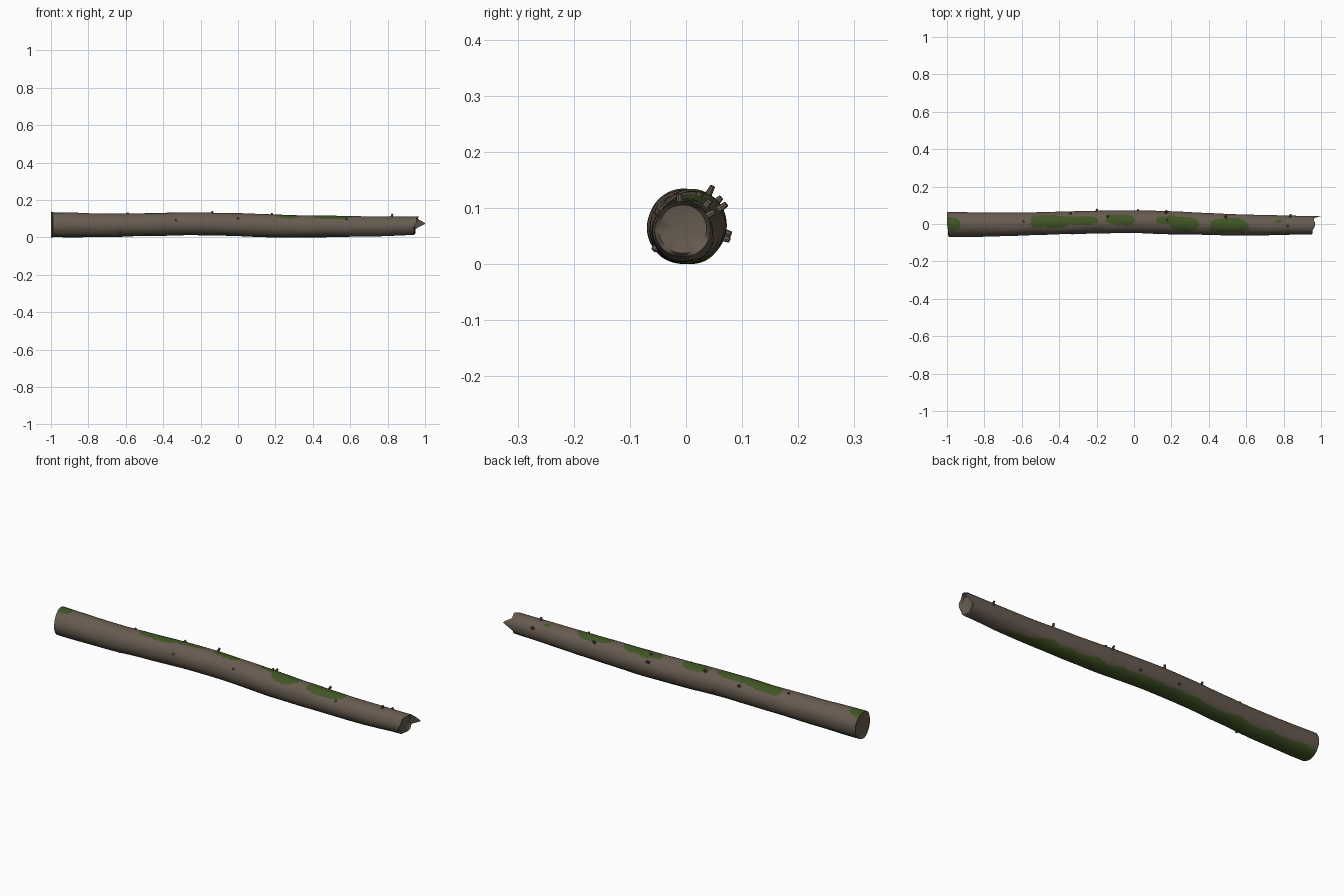
import bpy, bmesh, math
from mathutils import Vector, noise

cube = bpy.data.objects.get("Cube")
if cube:
    bpy.data.objects.remove(cube, do_unlink=True)


def material(name, color):
    m = bpy.data.materials.new(name)
    m.use_nodes = True
    m.diffuse_color = (*color, 1)
    bsdf = m.node_tree.nodes["Principled BSDF"]
    bsdf.inputs["Base Color"].default_value = (*color, 1)
    bsdf.inputs["Roughness"].default_value = 0.9
    return m


BARK = material("bark brown", (0.135, 0.105, 0.08))
MOSS = material("moss green", (0.052, 0.09, 0.018))

# Centre line and radius at even steps along the log: y, z, radius
KEYS = [Vector(k) for k in (
    (-.003, .071, .067), (-.003, .068, .064), (.002, .071, .061),
    (.009, .076, .061), (.012, .072, .061), (.006, .064, .061),
    (-.002, .062, .058), (-.006, .062, .054), (-.006, .066, .050))]
RINGS, SIDES = 220, 56


def spine(t):
    """Smooth spline through the keys, t from 0 to 1."""
    s = min(max(t, 0), 1) * (len(KEYS) - 1)
    i = min(int(s), len(KEYS) - 2)
    u = s - i
    p0, p1, p2, p3 = (KEYS[min(max(i + d, 0), len(KEYS) - 1)] for d in (-1, 0, 1, 2))
    return p1 + 0.5 * u * (p2 - p0 + u * (2 * p0 - 5 * p1 + 4 * p2 - p3
                                          + u * (3 * (p1 - p2) + p3 - p0)))


def surface(t, a):
    """Point on the bark; angle a turns from the back (+y) up to the top."""
    y, z, r = spine(t)
    c, s = math.cos(a), math.sin(a)
    r *= 1 + 0.03 * noise.noise((t * 14, c * 1.3, s * 1.3))
    # Broken end: slanted rim with one long splinter at the back
    off = math.degrees(math.atan2(math.sin(a - 0.2), math.cos(a - 0.2)))
    end = 0.952 + 0.013 * (s + 0.5 * c) + 0.004 * math.sin(a * 5)
    end += 0.038 * max(0, 1 - abs(off) / 32)
    x = -1 + 1.95 * t + (end - 0.95) * t ** 30
    x += 0.012 * max(0, -c) * (1 - t) ** 40
    return Vector((x, y + r * c, z + r * s))


# Moss patches on top: centre x, centre y, half length, half width
PATCHES = ((-1, 0, .075, .036), (-.45, .012, .11, .034), (-.28, .018, .09, .024),
           (-.07, .022, .075, .027), (.18, .02, .07, .022), (.27, -.002, .075, .036),
           (.51, -.006, .105, .036), (.77, .015, .018, .009))


def mossy(p, a):
    wob = noise.noise((p.x * 16, p.y * 30, p.z * 10))
    if math.sin(a) > 0.25:
        return any(abs((p.x - cx) / hx) ** 3 + abs((p.y - cy) / hy) ** 3 < 1 + 0.5 * wob
                   for cx, cy, hx, hy in PATCHES)
    # Long strip underneath, leaning to the back and tapering to the thin end
    d = math.degrees(a) - 270
    taper = min(1, max(0, (0.8 - p.x) / 0.3))
    return -(36 + 14 * wob) * taper < d < (52 + 16 * wob) * taper


# Log body
bm = bmesh.new()
angles = [2 * math.pi * j / SIDES for j in range(SIDES)]
rings = [[bm.verts.new(surface(i / RINGS, a)) for a in angles] for i in range(RINGS + 1)]
for i in range(RINGS):
    for j in range(SIDES):
        k = (j + 1) % SIDES
        f = bm.faces.new((rings[i][j], rings[i + 1][j], rings[i + 1][k], rings[i][k]))
        f.material_index = int(mossy(f.calc_center_median(), angles[j] + math.pi / SIDES))


def cap(ring, t, xs, shrinks):
    """Close an end with shrinking rings stepped inward to the pith."""
    y, z, r = spine(t)
    for x, k in zip(xs, shrinks):
        inner = [bm.verts.new((x, y + (v.co.y - y) * k, z + (v.co.z - z) * k)) for v in ring]
        for j in range(SIDES):
            n = (j + 1) % SIDES
            bm.faces.new((ring[j], ring[n], inner[n], inner[j]))
        ring = inner
    pith = bm.verts.new((xs[-1], y, z))
    for j in range(SIDES):
        bm.faces.new((ring[j], ring[(j + 1) % SIDES], pith))


cap(rings[0], 0, (-.994, -.99), (.85, .4))
cap(rings[-1], 1, (.945, .94), (.86, .4))
bmesh.ops.recalc_face_normals(bm, faces=bm.faces)
low = min(v.co.z for v in bm.verts)
bmesh.ops.translate(bm, verts=bm.verts, vec=(0, 0, -low))
mesh = bpy.data.meshes.new("log")
bm.to_mesh(mesh)
bm.free()
for m in (BARK, MOSS):
    mesh.materials.append(m)
log = bpy.data.objects.new("log", mesh)
bpy.context.collection.objects.link(log)
bpy.context.view_layer.objects.active = log
log.select_set(True)
bpy.ops.object.shade_smooth_by_angle(angle=math.radians(40))

# Broken twig stubs: x, angle around the log, length
STUBS = ((-.63, 215, .008), (-.59, 75, .006), (-.33, 160, .006), (-.34, 40, .012),
         (-.14, 62, .016), (0, 145, .006), (.02, -20, .010), (.17, 35, .018),
         (.18, 75, .008), (.49, 50, .016), (.58, 135, .006), (.82, 95, .014),
         (.83, 30, .016), (-.2, -15, .012))
for n, (x, deg, length) in enumerate(STUBS):
    a = math.radians(deg)
    base = surface((x + 1) / 1.95, a) - Vector((0, 0, low))
    out = Vector((0.25, math.cos(a), math.sin(a))).normalized()
    bpy.ops.mesh.primitive_cone_add(vertices=8, radius1=.008, radius2=.005,
                                    depth=length + .012, location=base + out * (length / 2 - .006))
    stub = bpy.context.object
    stub.name = f"twig_stub_{n + 1}"
    stub.rotation_euler = out.to_track_quat('Z', 'Y').to_euler()
    stub.data.materials.append(BARK)
    bpy.ops.object.shade_smooth_by_angle(angle=math.radians(40))
